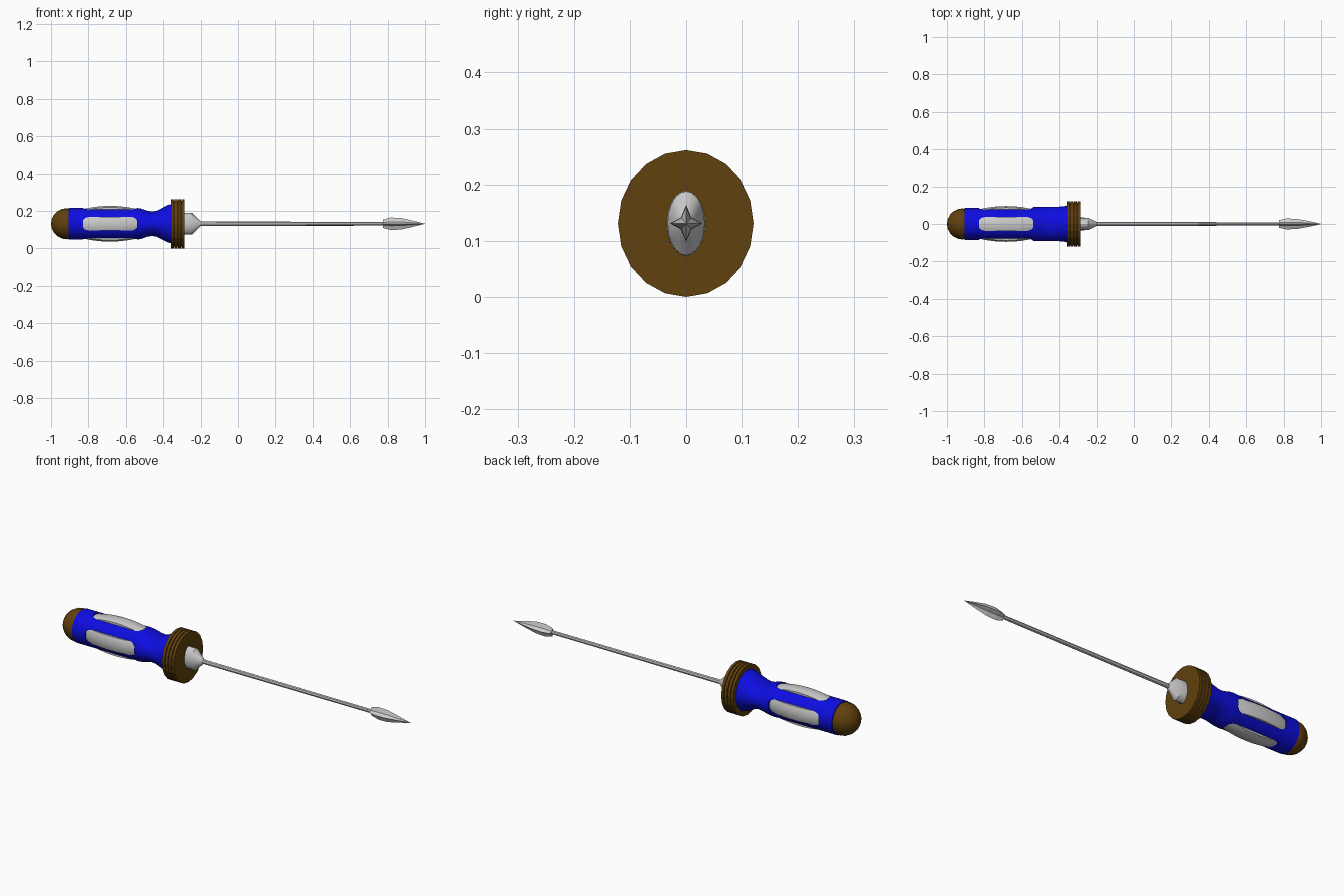
import bpy, bmesh, math

if "Cube" in bpy.data.objects:
    bpy.data.objects.remove(bpy.data.objects["Cube"])

ZC = 0.131  # height of the tool's long axis


def material(name, rgb):
    m = bpy.data.materials.new(name)
    m.diffuse_color = (*rgb, 1)
    m.use_nodes = True
    m.node_tree.nodes["Principled BSDF"].inputs["Base Color"].default_value = m.diffuse_color
    return m


BLUE = material("blue_plastic", (0.004, 0.004, 0.75))
BROWN = material("brown_plastic", (0.12, 0.052, 0.004))


def add(name, bm, mat=None):
    bmesh.ops.remove_doubles(bm, verts=bm.verts, dist=1e-6)
    bmesh.ops.recalc_face_normals(bm, faces=bm.faces)
    me = bpy.data.meshes.new(name)
    bm.to_mesh(me)
    bm.free()
    ob = bpy.data.objects.new(name, me)
    bpy.context.collection.objects.link(ob)
    if mat:
        me.materials.append(mat)
    return ob


def smooth(ob, deg=35):
    bpy.ops.object.select_all(action='DESELECT')
    ob.select_set(True)
    bpy.context.view_layer.objects.active = ob
    bpy.ops.object.shade_smooth_by_angle(angle=math.radians(deg))


def loft(name, profile, sides, mat=None, star=1.0):
    """Elliptical rings along x; profile rows are (x, ry, rz)."""
    bm = bmesh.new()
    rings = []
    for x, ry, rz in profile:
        ring = []
        for i in range(sides):
            a = math.tau * i / sides
            k = star if i % 2 else 1.0
            ring.append(bm.verts.new((x, k * ry * math.sin(a), ZC + k * rz * math.cos(a))))
        rings.append(ring)
    for a, b in zip(rings, rings[1:]):
        for i in range(sides):
            j = (i + 1) % sides
            bm.faces.new((a[i], a[j], b[j], b[i]))
    bm.faces.new(rings[0])
    bm.faces.new(rings[-1])
    return add(name, bm, mat)


def boolean(ob, cutter, operation):
    mod = ob.modifiers.new("cut", 'BOOLEAN')
    mod.object, mod.operation, mod.solver = cutter, operation, 'EXACT'
    bpy.ops.object.select_all(action='DESELECT')
    ob.select_set(True)
    bpy.context.view_layer.objects.active = ob
    bpy.ops.object.modifier_apply(modifier=mod.name)


# Domed pommel
dome = [(-0.915 - 0.085 * math.cos(t), 0.083 * math.sin(t), 0.083 * math.sin(t))
        for t in [math.radians(d) for d in (1, 18, 36, 54, 72, 90)]]
smooth(loft("pommel", dome + [(-0.9, 0.078, 0.078)], 20, BROWN))

# Grip, pinched only from above and below near the guard
grip = loft("grip", [(-0.905, 0.085, 0.085), (-0.56, 0.085, 0.085), (-0.545, 0.09, 0.085),
                     (-0.52, 0.091, 0.081), (-0.485, 0.091, 0.069), (-0.46, 0.091, 0.065),
                     (-0.435, 0.091, 0.069), (-0.40, 0.092, 0.087), (-0.375, 0.094, 0.1),
                     (-0.35, 0.1, 0.106)], 40, BLUE)

# Four rounded slot shapes around the grip
bm = bmesh.new()
outline = [(-0.828, 0.02), (-0.818, 0.031), (-0.795, 0.037), (-0.57, 0.037),
           (-0.552, 0.031), (-0.54, 0.02)]
outline += [(x, -w) for x, w in reversed(outline)]
for q in range(4):
    c, s = math.cos(q * math.pi / 2), math.sin(q * math.pi / 2)
    lo, hi = [[bm.verts.new((x, w * c - r * s, ZC + w * s + r * c)) for x, w in outline]
              for r in (0.05, 0.15)]
    bm.faces.new(lo)
    bm.faces.new(hi)
    for i in range(len(lo)):
        j = (i + 1) % len(lo)
        bm.faces.new((lo[i], lo[j], hi[j], hi[i]))
cutter = add("slot_cutter", bm)
cutter.hide_render = True

# Grey bulging inlays: a spindle trimmed to the slots
spindle = []
for i in range(11):
    u = -1 + i / 5
    r = 0.077 + 0.018 * (1 - u * u)
    spindle.append((-0.684 + 0.15 * u, r, r))
inlays = loft("grip_inlays", spindle, 40)
boolean(inlays, cutter, 'INTERSECT')
boolean(grip, cutter, 'DIFFERENCE')
smooth(inlays)
smooth(grip)
bpy.data.objects.remove(cutter)

# Guard made of stacked ridges with grooves between
guard = []
for i in range(4):
    x = -0.357 + i * 0.0185
    if i:
        guard.append((x - 0.004, 0.112, 0.121))
        guard.append((x, 0.112, 0.121))
    guard += [(x, 0.121, 0.131), (x + 0.0145, 0.121, 0.131)]
loft("guard", guard, 20, BROWN)

# Flattened ferrule, shaft and four-bladed tip
smooth(loft("ferrule", [(-0.29, 0.034, 0.058), (-0.245, 0.033, 0.057),
                        (-0.2, 0.011, 0.012)], 20), 30)
loft("shaft", [(-0.21, 0.01, 0.012), (0.8, 0.009, 0.01)], 8)
loft("cross_tip", [(0.775, 0.02, 0.022), (0.815, 0.029, 0.033), (0.87, 0.027, 0.031),
                   (0.93, 0.016, 0.018), (1.0, 0.0005, 0.0005)], 8, star=0.45)
